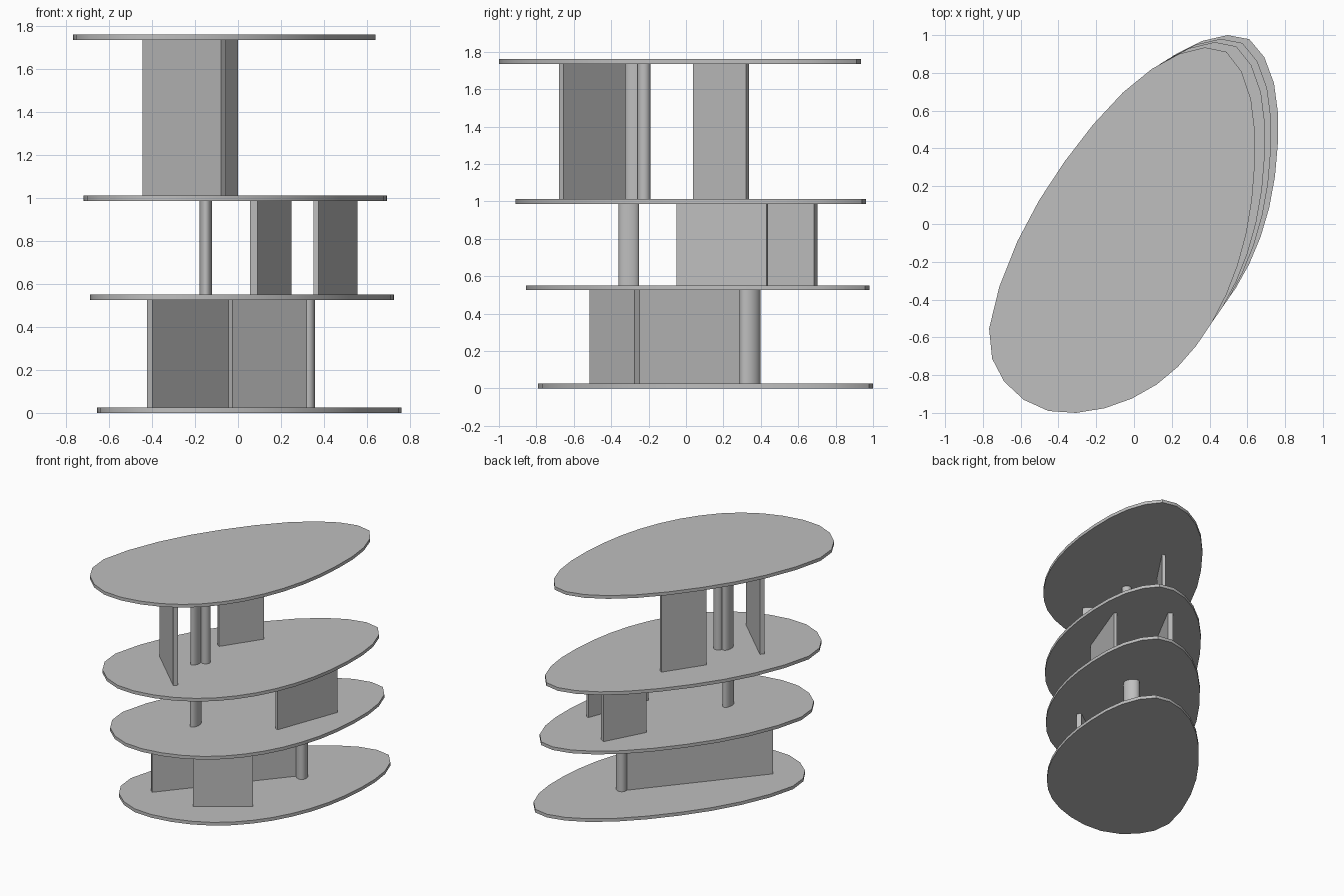
import bpy, bmesh
from math import sin, cos, tau, radians
from mathutils import Vector

cube = bpy.data.objects.get("Cube")
if cube:
    bpy.data.objects.remove(cube)

grey = bpy.data.materials.new("plain grey")
grey.use_nodes = True
grey.diffuse_color = (0.52, 0.52, 0.52, 1)
grey.node_tree.nodes["Principled BSDF"].inputs["Base Color"].default_value = grey.diffuse_color


def extrude(name, outline, low, high):
    """Vertical prism over a closed outline, with sharp rims."""
    bm = bmesh.new()
    face = bm.faces.new([bm.verts.new((p[0], p[1], low)) for p in outline])
    top = bmesh.ops.extrude_face_region(bm, geom=[face])["geom"]
    for v in top:
        if isinstance(v, bmesh.types.BMVert):
            v.co.z = high
    bmesh.ops.recalc_face_normals(bm, faces=bm.faces)
    mesh = bpy.data.meshes.new(name)
    bm.to_mesh(mesh)
    bm.free()
    mesh.materials.append(grey)
    obj = bpy.data.objects.new(name, mesh)
    bpy.context.collection.objects.link(obj)
    bpy.ops.object.select_all(action="DESELECT")
    obj.select_set(True)
    bpy.context.view_layer.objects.active = obj
    bpy.ops.object.shade_smooth_by_angle(angle=radians(32))


def wall(name, start, end, thickness, low, high):
    """Straight wall; start to end is its right-hand face, thickness goes left."""
    a, b = Vector(start), Vector(end)
    along = (b - a).normalized()
    side = Vector((-along.y, along.x)) * thickness
    extrude(name, [a, b, b + side, a + side], low, high)


def column(name, centre, rx, ry, turn, low, high):
    """Oval column, turned about its axis."""
    c, s = cos(radians(turn)), sin(radians(turn))
    ring = [(rx * cos(tau * i / 32), ry * sin(tau * i / 32)) for i in range(32)]
    extrude(name, [(centre[0] + c * u - s * v, centre[1] + s * u + c * v)
                   for u, v in ring], low, high)


# Egg-shaped floor outline, doubled by a smooth midpoint rule
knots = [Vector(p) for p in (
    (-.77, -.55), (-.69, -.83), (-.455, -.985), (-.155, -.97),
    (.12, -.845), (.33, -.64), (.49, -.37), (.595, -.05),
    (.64, .31), (.62, .66), (.49, .91), (.24, .9),
    (-.06, .695), (-.37, .33), (-.62, -.09))]
egg = []
for i, p in enumerate(knots):
    q, before, after = knots[(i + 1) % len(knots)], knots[i - 1], knots[(i + 2) % len(knots)]
    egg += [p, (9 * (p + q) - before - after) / 16]


def spread(axis, low, high):
    """Fit one coordinate of the outline into a range."""
    vals = [p[axis] for p in egg]
    a, b = min(vals), max(vals)
    return [low + (v - a) / (b - a) * (high - low) for v in vals]


# Floor plates: the outline drifts and stretches steadily with height
slab = 0.025
levels = {"ground_floor": 0, "second_floor": .525, "third_floor": .987, "roof": 1.735}
for name, z in levels.items():
    t = z / levels["roof"]
    xs = spread(0, -.655 - .112 * t, .762 - .122 * t)
    ys = spread(1, -.792 - .208 * t, 1 - .065 * t)
    extrude(name, list(zip(xs, ys)), z, z + slab)

z0, z1, z2, z3 = levels.values()
lower = (z0 + slab, z1)
middle = (z1 + slab, z2)
upper = (z2 + slab, z3)

# Lower storey
wall("lower_front_wall", (-.025, -.515), (.32, -.275), .035, *lower)
wall("lower_long_wall", (-.397, -.486), (.297, .336), .035, *lower)
column("lower_column", (.31, .342), .06, .043, 122, *lower)

# Middle storey
wall("middle_left_wall", (.375, -.05), (.555, .43), .025, *middle)
wall("middle_back_wall", (.09, .385), (.25, .685), .04, *middle)
column("middle_column", (-.15, -.305), .03, .055, 0, *middle)

# Upper storey
wall("upper_front_wall", (-.445, -.33), (-.08, -.68), .035, *upper)
wall("upper_back_wall", (-.19, .038), (0, .32), .028, *upper)
column("upper_oval_column", (-.17, -.27), .03, .055, 0, *upper)
column("upper_round_column", (-.12, -.225), .035, .035, 0, *upper)
